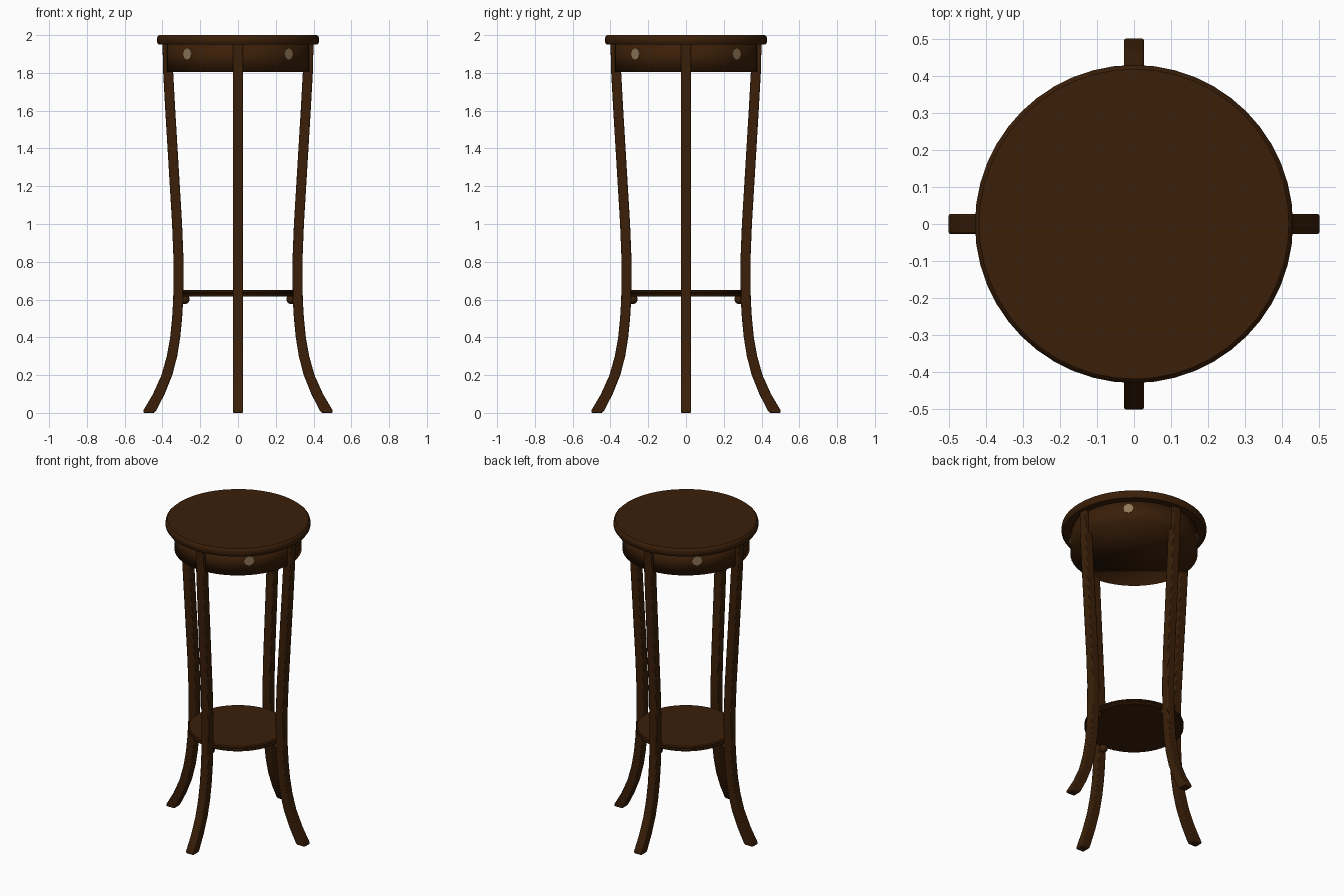
import bpy, bmesh, math
from mathutils import Matrix

if "Cube" in bpy.data.objects:
    bpy.data.objects.remove(bpy.data.objects["Cube"], do_unlink=True)


def make_material(name, rgb):
    mat = bpy.data.materials.new(name)
    mat.use_nodes = True
    mat.diffuse_color = (*rgb, 1)
    mat.node_tree.nodes["Principled BSDF"].inputs["Base Color"].default_value = (*rgb, 1)
    return mat


wood = make_material("dark wood", (0.043, 0.0135, 0.0025))
brass = make_material("aged brass", (0.28, 0.19, 0.1))


def finish(bm, name, mat, bevel=0, smooth=35):
    bmesh.ops.recalc_face_normals(bm, faces=bm.faces)
    mesh = bpy.data.meshes.new(name)
    bm.to_mesh(mesh)
    bm.free()
    mesh.materials.append(mat)
    obj = bpy.data.objects.new(name, mesh)
    bpy.context.collection.objects.link(obj)
    if bevel:
        mod = obj.modifiers.new("Soft edges", "BEVEL")
        mod.width, mod.segments, mod.limit_method = bevel, 2, "ANGLE"
        mod.angle_limit = math.radians(40)
    bpy.ops.object.select_all(action="DESELECT")
    obj.select_set(True)
    bpy.context.view_layer.objects.active = obj
    bpy.ops.object.shade_smooth_by_angle(angle=math.radians(smooth))
    return obj


def lathe(name, profile, mat, steps=48):
    """Spin a (radius, height) profile around the vertical axis."""
    bm = bmesh.new()
    verts = [bm.verts.new((r, 0, z)) for r, z in profile]
    edges = [bm.edges.new(p) for p in zip(verts, verts[1:])]
    bmesh.ops.spin(bm, geom=verts + edges, cent=(0, 0, 0), axis=(0, 0, 1),
                   angle=math.tau, steps=steps, use_duplicate=False)
    bmesh.ops.remove_doubles(bm, verts=bm.verts, dist=0.0005)
    return finish(bm, name, mat)


def outward(angle, reach, height):
    """Place a shape at an angle, with its own axis pointing away from the centre."""
    return (Matrix.Rotation(angle, 4, "Z") @ Matrix.Translation((reach, 0, height))
            @ Matrix.Rotation(math.pi / 2, 4, "Y"))


def drum(name, mat, radius, depth, sides, matrix, smooth):
    bm = bmesh.new()
    bmesh.ops.create_cone(bm, cap_ends=True, segments=sides, radius1=radius,
                          radius2=radius, depth=depth, matrix=matrix)
    return finish(bm, name, mat, smooth=smooth)


# Round top, closed apron with softened rim, and lower shelf
lathe("table_top", [(0, 2.0), (0.418, 2.0), (0.426, 1.993), (0.429, 1.982),
                    (0.429, 1.962), (0.42, 1.949), (0, 1.949)], wood)
drum("apron", wood, 0.377, 0.152, 48, Matrix.Translation((0, 0, 1.882)), 180)
lathe("shelf", [(0, 0.65), (0.288, 0.65), (0.294, 0.644), (0.294, 0.637),
                (0.288, 0.633), (0.293, 0.628), (0.293, 0.62), (0.286, 0.615),
                (0, 0.615)], wood)

# Splayed legs: (height, outer reach, inner reach)
leg_profile = [(0.0, 0.5, 0.443), (0.015, 0.5, 0.432), (0.1, 0.45, 0.388),
               (0.2, 0.405, 0.348), (0.3, 0.377, 0.322), (0.4, 0.359, 0.306),
               (0.5, 0.349, 0.296), (0.6, 0.343, 0.290), (0.8, 0.341, 0.288),
               (1.0, 0.349, 0.296), (1.2, 0.361, 0.308), (1.4, 0.373, 0.320),
               (1.6, 0.385, 0.332), (1.8, 0.396, 0.343), (1.96, 0.4, 0.347)]


def leg(name, angle, half=0.027):
    bm = bmesh.new()
    rings = []
    for z, outer, inner in leg_profile:
        corners = [(outer, -half), (outer, half), (inner, half), (inner, -half)]
        rings.append([bm.verts.new((x, y, z)) for x, y in corners])
    for low, high in zip(rings, rings[1:]):
        for i in range(4):
            j = (i + 1) % 4
            bm.faces.new((low[i], low[j], high[j], high[i]))
    bm.faces.new(rings[0])
    bm.faces.new(rings[-1])
    bmesh.ops.rotate(bm, verts=bm.verts, matrix=Matrix.Rotation(angle, 3, "Z"))
    return finish(bm, name, wood, bevel=0.005)


def support(name, angle):
    bm = bmesh.new()
    bmesh.ops.create_uvsphere(bm, u_segments=12, v_segments=8, radius=0.026,
                              matrix=outward(angle, 0.282, 0.602))
    return finish(bm, name, wood)


# Four legs with shelf supports, and flat apron studs between them
for side, turn in (("left", 0), ("back", 1), ("right", 2), ("front", 3)):
    angle = turn * math.pi / 2
    leg(side + "_leg", angle)
    support(side + "_shelf_support", angle)
    drum(side + "_apron_stud", brass, 0.031, 0.008, 8,
         outward(angle + math.pi / 4, 0.3755, 1.9), 35)
